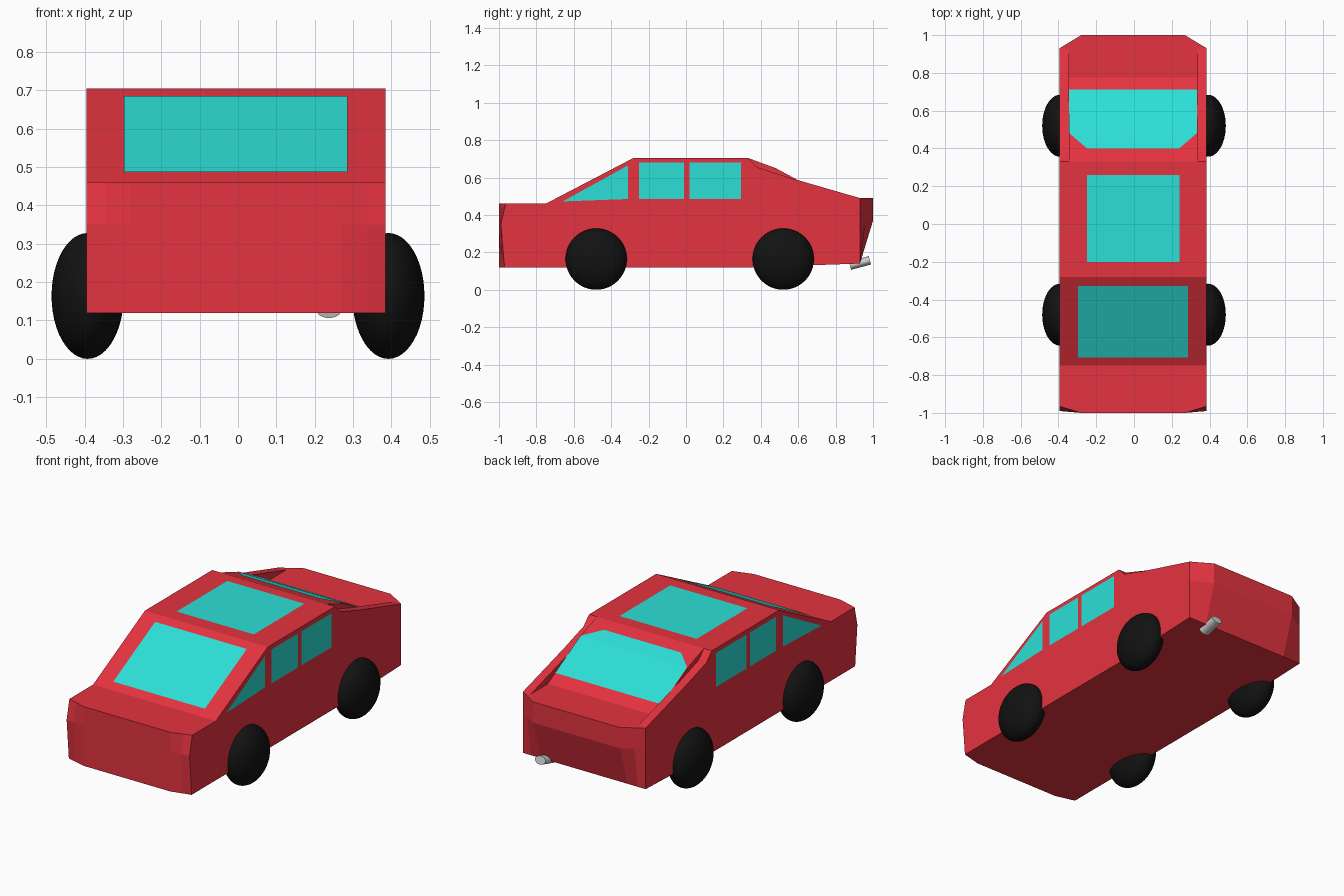
import bpy, math
import bmesh

if "Cube" in bpy.data.objects:
    bpy.data.objects.remove(bpy.data.objects["Cube"])


def material(name, rgb):
    m = bpy.data.materials.new(name)
    m.diffuse_color = (*rgb, 1)
    m.use_nodes = True
    m.node_tree.nodes["Principled BSDF"].inputs["Base Color"].default_value = m.diffuse_color
    return m


RED = material("red_paint", (0.78, 0.033, 0.05))
GLASS = material("teal_glass", (0.025, 0.74, 0.68))
BLACK = material("black_rubber", (0.006, 0.006, 0.006))


def mesh_object(name, verts, faces, mat):
    me = bpy.data.meshes.new(name)
    me.from_pydata(verts, [], faces)
    bm = bmesh.new()
    bm.from_mesh(me)
    bmesh.ops.remove_doubles(bm, verts=bm.verts, dist=1e-4)
    bmesh.ops.recalc_face_normals(bm, faces=bm.faces)
    bm.to_mesh(me)
    bm.free()
    ob = bpy.data.objects.new(name, me)
    bpy.context.collection.objects.link(ob)
    me.materials.append(mat)
    return ob


# Body: side profiles lofted across x; t = 0 at centre, 1 at the chamfered outer side
FIN = [(.38, .655), (.55, .60), (.93, .49)]
DECK = [(.48, .65), (.775, .49), (.93, .49)]


def profile(t, rear):
    return ([(-1 + .03 * t, .12), (-1 + .01 * t, .35), (-1 + .035 * t, .46),
             (-.75, .46), (-.28, .705), (.33, .705)] + rear +
            [(1 - .07 * t, .49), (1 - .07 * t, .37), (.93, .14), (.35, .12)])


half = [(.275, 0, DECK), (.34, .57, DECK), (.34, .57, FIN), (.39, 1, FIN)]
OFF = -.005                       # body sits slightly off centre
stations = [(-x, t, r) for x, t, r in reversed(half)] + half
verts, faces = [], []
for x, t, rear in stations:
    verts += [(x + OFF, y, z) for y, z in profile(t, rear)]
n = len(profile(0, FIN))
for s in range(len(stations) - 1):
    for i in range(n):
        j = (i + 1) % n
        faces.append((s * n + i, s * n + j, s * n + n + j, s * n + n + i))
faces += [tuple(range(n)), tuple(range(len(verts) - n, len(verts)))]
mesh_object("car_body", verts, faces, RED)


# Flush glass panels: (x, y, z) outlines lifted just off the body
def panel(name, pts, lift, quads=None):
    v = [tuple(a + b for a, b in zip(p, lift)) for p in pts]
    mesh_object(name, v, quads or [tuple(range(len(v)))], GLASS)


panel("windshield", [(-.297, -.705, .483), (.285, -.705, .483),
                     (.285, -.325, .681), (-.297, -.325, .681)], (0, -.002, .004))
panel("sunroof", [(-.25, -.2, .705), (.24, -.2, .705), (.24, .26, .705), (-.25, .26, .705)],
      (0, 0, .003))
panel("rear_window", [(-.25, .40, .679), (.24, .40, .679), (.333, .48, .65),
                      (.333, .71, .525), (-.343, .71, .525), (-.343, .48, .65)],
      (0, .001, .004), [(0, 1, 2, 5), (5, 2, 3, 4)])

# Side windows: thin plates on both sides
SIDE = {"front": [(-.66, .472), (-.31, .485), (-.31, .665)],
        "middle": [(-.25, .485), (-.01, .485), (-.01, .68), (-.25, .68)],
        "back": [(.02, .485), (.295, .485), (.295, .68), (.02, .68)]}
for label, pts in SIDE.items():
    for side, s in (("left", -1), ("right", 1)):
        panel(f"{side}_{label}_side_window", [(s * .393 + OFF, y, z) for y, z in pts], (0, 0, 0))

# Wheels: flattened spheres
for end, y in (("front", -.48), ("rear", .52)):
    for side, s in (("left", -1), ("right", 1)):
        bpy.ops.mesh.primitive_uv_sphere_add(segments=48, ring_count=24, radius=1,
                                             location=(s * .392, y, .164))
        w = bpy.context.object
        w.name = f"{end}_{side}_wheel"
        w.scale = (.094, .164, .164)
        w.data.materials.append(BLACK)
        bpy.ops.object.shade_smooth()

# Exhaust pipe, tilted slightly down at the back
bpy.ops.mesh.primitive_cylinder_add(vertices=32, radius=1, depth=1, location=(.237, .93, .143),
                                    rotation=(math.radians(-105 + 180 + 30), 0, 0))
pipe = bpy.context.object
pipe.name = "exhaust_pipe"
pipe.scale = (.033, .023, .11)
bpy.ops.object.shade_smooth_by_angle()
